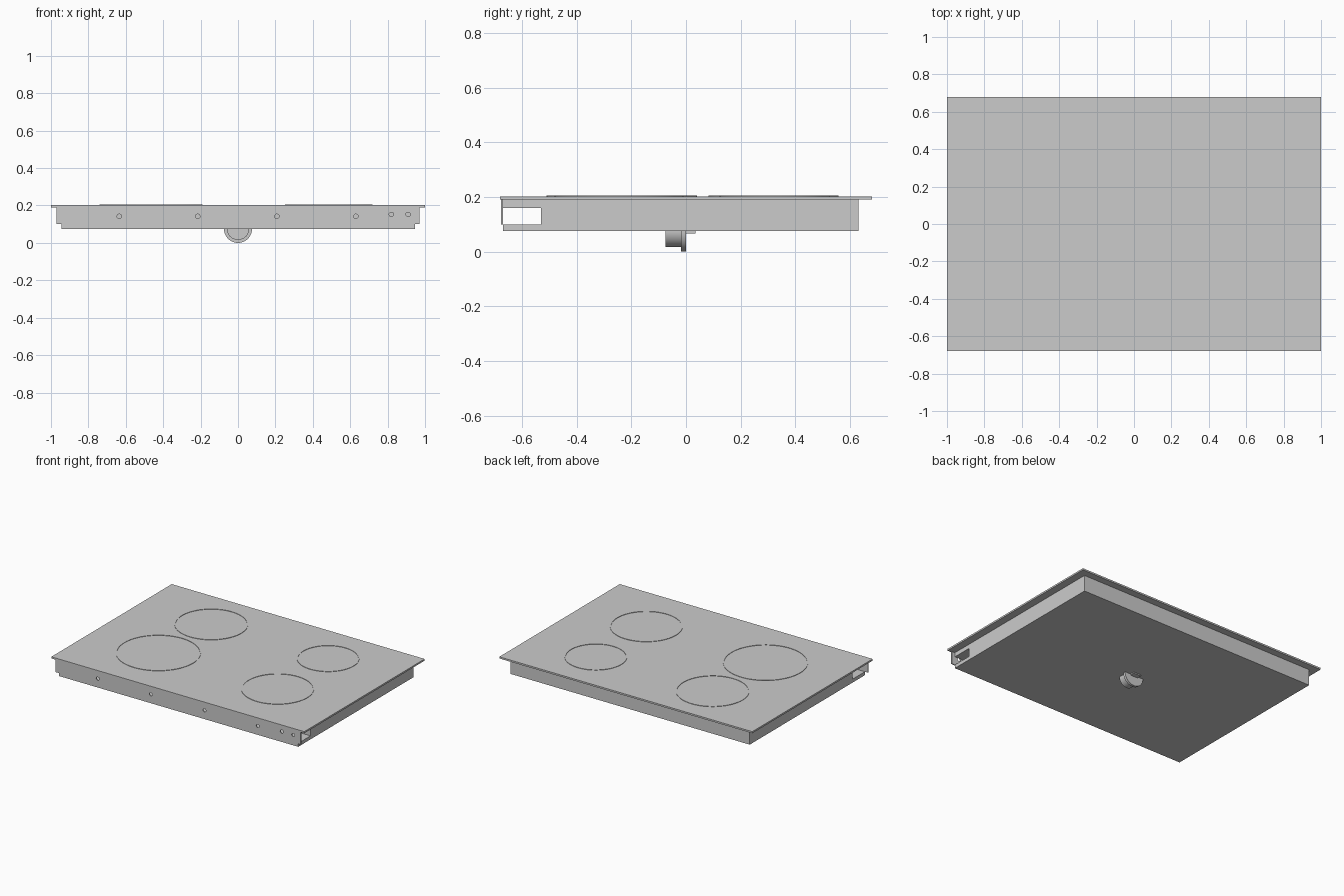
import bpy, bmesh, math
from mathutils import Matrix

if "Cube" in bpy.data.objects:
    bpy.data.objects.remove(bpy.data.objects["Cube"])

grey = bpy.data.materials.new("plain_grey")
grey.diffuse_color = (0.6, 0.6, 0.6, 1)
grey.use_nodes = True
grey.node_tree.nodes["Principled BSDF"].inputs["Base Color"].default_value = grey.diffuse_color


def finish(name, bm, smooth=False):
    bmesh.ops.recalc_face_normals(bm, faces=bm.faces[:])
    me = bpy.data.meshes.new(name)
    bm.to_mesh(me)
    bm.free()
    me.materials.append(grey)
    ob = bpy.data.objects.new(name, me)
    bpy.context.collection.objects.link(ob)
    if smooth:
        bpy.context.view_layer.objects.active = ob
        ob.select_set(True)
        bpy.ops.object.shade_smooth_by_angle(angle=math.radians(35))
        ob.select_set(False)
    return ob


def box(name, x, y, z):
    bm = bmesh.new()
    bmesh.ops.create_cube(bm, size=1)
    for v in bm.verts:
        v.co = [r[0] + (c + 0.5) * (r[1] - r[0]) for c, r in zip(v.co, (x, y, z))]
    return finish(name, bm)


def extrude(name, pts, direction, smooth=False):
    bm = bmesh.new()
    face = bm.faces.new([bm.verts.new(p) for p in pts])
    res = bmesh.ops.extrude_face_region(bm, geom=[face])
    verts = [g for g in res["geom"] if isinstance(g, bmesh.types.BMVert)]
    bmesh.ops.translate(bm, vec=direction, verts=verts)
    return finish(name, bm, smooth)


def half_round(name, r, y0, y1, top):
    # half disc hanging below z = top, extruded along y
    arc = [math.pi + math.pi * i / 32 for i in range(33)]
    pts = [(r * math.cos(a), y0, top + r * math.sin(a)) for a in arc]
    return extrude(name, pts, (0, y1 - y0, 0), True)


def ring(name, x, y, r, z0, z1, width=0.006, n=96):
    bm = bmesh.new()
    prof = [(r - width, z0), (r, z0), (r, z1), (r - width, z1)]
    loops = [[bm.verts.new((x + q * math.cos(2 * math.pi * i / n),
                            y + q * math.sin(2 * math.pi * i / n), z)) for q, z in prof]
             for i in range(n)]
    for i in range(n):
        a, b = loops[i], loops[(i + 1) % n]
        for j in range(4):
            k = (j + 1) % 4
            bm.faces.new((a[j], b[j], b[k], a[k]))
    return finish(name, bm, True)


# Glass top
box("glass_top", (-1, 1), (-0.68, 0.68), (0.19, 0.202))

# Casing with an open channel along the front
profile = [(-0.67, 0.075), (0.63, 0.075), (0.63, 0.19), (-0.67, 0.19),
           (-0.67, 0.16), (-0.53, 0.16), (-0.53, 0.1), (-0.67, 0.1)]
extrude("casing", [(-0.945, y, z) for y, z in profile], (1.89, 0, 0))

# Front panel with drilled holes
panel = box("front_panel", (-0.97, 0.97), (-0.677, -0.67), (0.1, 0.19))
bm = bmesh.new()
holes = [(-0.635, 0.142), (-0.215, 0.142), (0.208, 0.142), (0.63, 0.142),
         (0.82, 0.153), (0.91, 0.153)]
for x, z in holes:
    bmesh.ops.create_cone(bm, cap_ends=True, segments=20, radius1=0.012, radius2=0.012,
                          depth=0.05,
                          matrix=Matrix.Translation((x, -0.674, z)) @ Matrix.Rotation(math.pi / 2, 4, 'X'))
cutter = finish("hole_cutter", bm)
cutter.hide_render = True
cutter.hide_viewport = True
mod = panel.modifiers.new("holes", 'BOOLEAN')
mod.object = cutter
mod.solver = 'EXACT'

# Cooking zone rings
for name, x, y, r in (("front_left_zone", -0.465, -0.235, 0.275),
                      ("front_right_zone", 0.485, -0.245, 0.235),
                      ("back_left_zone", -0.435, 0.32, 0.238),
                      ("back_right_zone", 0.485, 0.325, 0.202)):
    ring(name, x, y, r, 0.2, 0.205)

# Connector under the casing
half_round("connector_body", 0.06, -0.075, -0.018, 0.076)
half_round("connector_flange", 0.075, -0.018, 0.0, 0.075)
box("connector_tab", (-0.03, 0.03), (0.0, 0.035), (0.067, 0.076))
